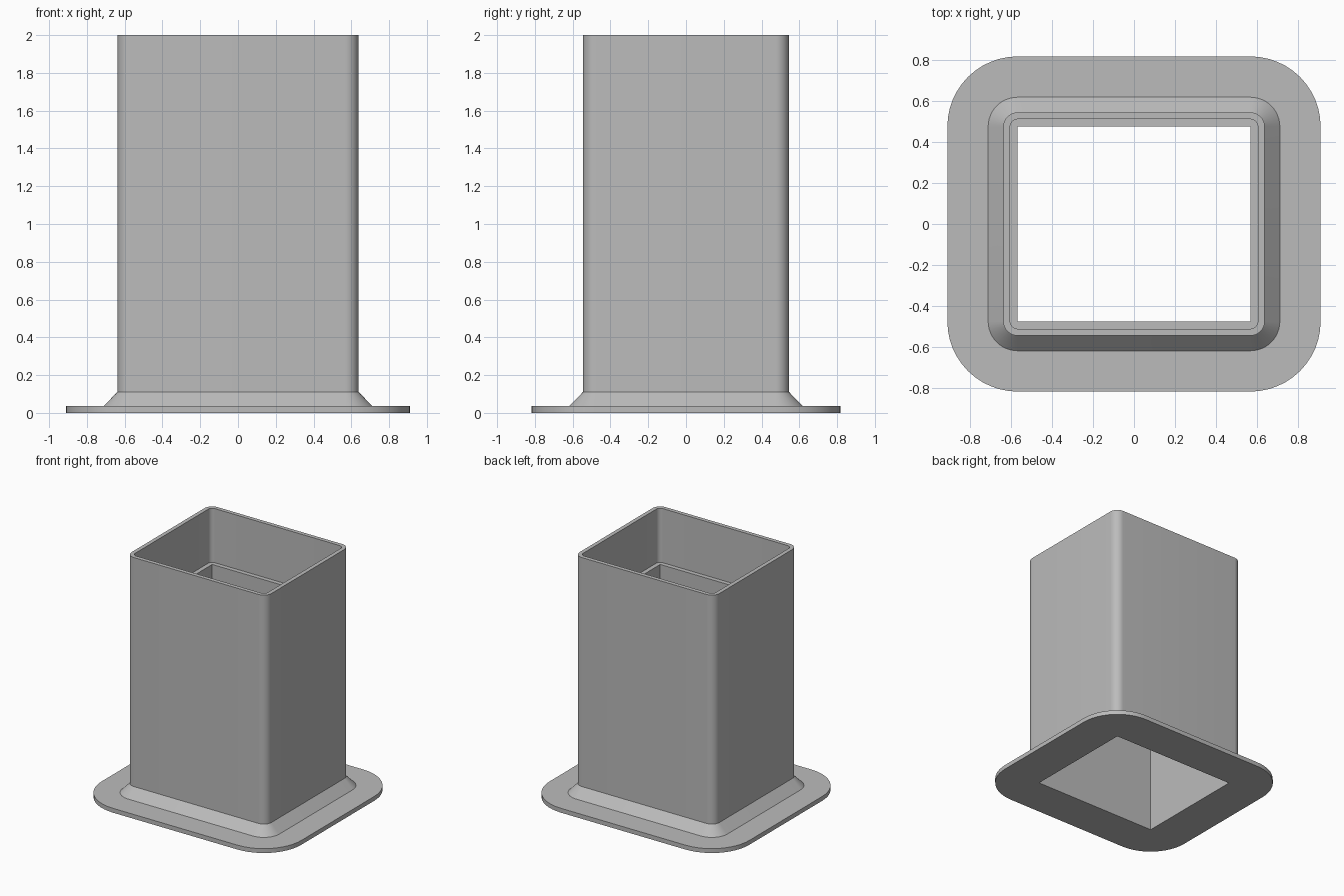
import bpy, bmesh
from math import cos, sin, pi, radians

cube = bpy.data.objects.get("Cube")
if cube:
    bpy.data.objects.remove(cube, do_unlink=True)

# Grey material
grey = bpy.data.materials.new("plain grey")
grey.use_nodes = True
colour = (0.5, 0.5, 0.5, 1)
grey.diffuse_color = colour
grey.node_tree.nodes["Principled BSDF"].inputs["Base Color"].default_value = colour

# The opening is a sharp rectangle; every other outline is a rounded offset of it
HALF_X, HALF_Y = 0.568, 0.475
STEPS = 12


def ring(bm, offset, z):
    """Rounded rectangle at a distance from the opening."""
    verts = []
    for corner, (sx, sy) in enumerate([(1, 1), (-1, 1), (-1, -1), (1, -1)]):
        for step in range(STEPS + 1):
            a = (corner + step / STEPS) * pi / 2
            verts.append(bm.verts.new((sx * HALF_X + offset * cos(a),
                                       sy * HALF_Y + offset * sin(a), z)))
    return verts


def loft(name, profile):
    """Sweep a closed (offset, height) profile around the opening."""
    bm = bmesh.new()
    rings = [ring(bm, o, z) for o, z in profile]
    for low, high in zip(rings, rings[1:] + rings[:1]):
        for i in range(len(low)):
            j = (i + 1) % len(low)
            bm.faces.new((low[i], low[j], high[j], high[i]))
    bmesh.ops.remove_doubles(bm, verts=bm.verts, dist=0.0001)
    bmesh.ops.recalc_face_normals(bm, faces=bm.faces)
    mesh = bpy.data.meshes.new(name)
    bm.to_mesh(mesh)
    bm.free()
    mesh.materials.append(grey)
    obj = bpy.data.objects.new(name, mesh)
    bpy.context.collection.objects.link(obj)
    bpy.ops.object.select_all(action="DESELECT")
    obj.select_set(True)
    bpy.context.view_layer.objects.active = obj
    bpy.ops.object.shade_smooth_by_angle(angle=radians(30))
    return obj


loft("flanged_square_tube", [
    (0, 0), (0.343, 0), (0.343, 0.036),       # base flange
    (0.144, 0.036), (0.07, 0.111),            # sloped collar
    (0.07, 2), (0.0365, 2),                   # outer wall and rim
    (0.0365, 1.554), (0, 1.554),              # socket and inner ledge
])
